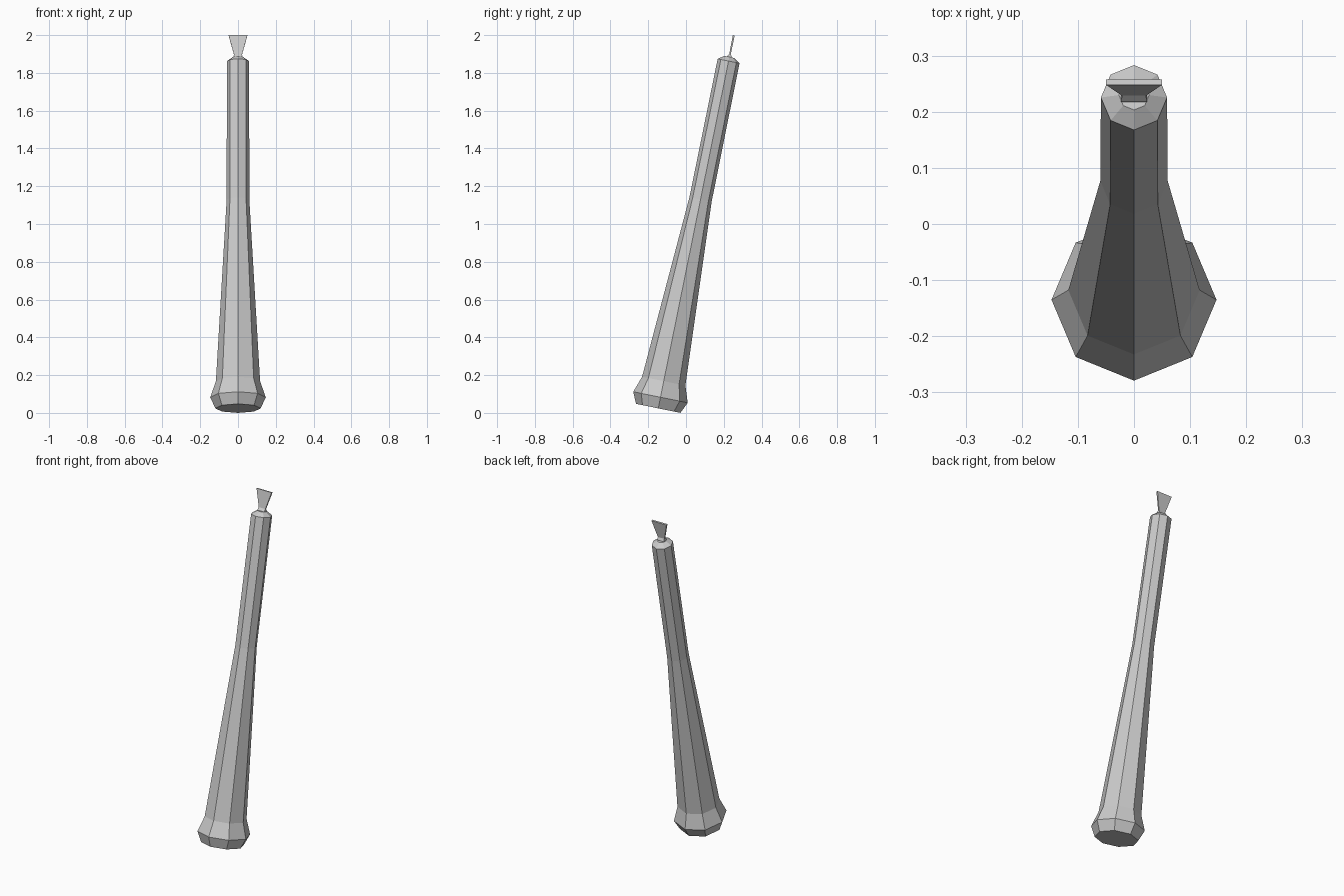
import bpy, bmesh, math
from mathutils import Matrix

if "Cube" in bpy.data.objects:
    bpy.data.objects.remove(bpy.data.objects["Cube"])

TILT = math.radians(11.45)
PLACE = Matrix.Translation((0, -0.147, 0.024)) @ Matrix.Rotation(-TILT, 4, 'X')


def loft(name, sections):
    """Skin stacked cross-sections (lists of x, y, z) and cap both ends."""
    bm = bmesh.new()
    rings = [[bm.verts.new(PLACE @ Matrix.Translation(p).to_translation()) for p in s]
             for s in sections]
    n = len(rings[0])
    for a, b in zip(rings, rings[1:]):
        for i in range(n):
            j = (i + 1) % n
            bm.faces.new((a[i], a[j], b[j], b[i]))
    bm.faces.new(rings[0][::-1])
    bm.faces.new(rings[-1])
    bmesh.ops.recalc_face_normals(bm, faces=bm.faces)
    mesh = bpy.data.meshes.new(name)
    bm.to_mesh(mesh)
    bm.free()
    obj = bpy.data.objects.new(name, mesh)
    bpy.context.collection.objects.link(obj)
    return obj


def octagon(r, z):
    return [(r * math.cos(k * math.pi / 4), r * math.sin(k * math.pi / 4), z)
            for k in range(8)]


def rectangle(hx, hy, z):
    return [(hx, -hy, z), (hx, hy, z), (-hx, hy, z), (-hx, -hy, z)]


# Tapered eight-sided handle with flared pommel and bevelled tip
profile = [(0.12, 0), (0.147, 0.06), (0.117, 0.147), (0.06, 1.128),
           (0.059, 1.876), (0.027, 1.898)]
loft("handle", [octagon(r, z) for r, z in profile])

# Thin fan-shaped blade with a short block at its root
loft("blade_root", [rectangle(0.023, 0.013, 1.885), rectangle(0.023, 0.012, 1.902),
                    rectangle(0.021, 0.004, 1.914)])
loft("blade", [rectangle(0.021, 0.004, 1.91), rectangle(0.05, 0.005, 2.015)])
